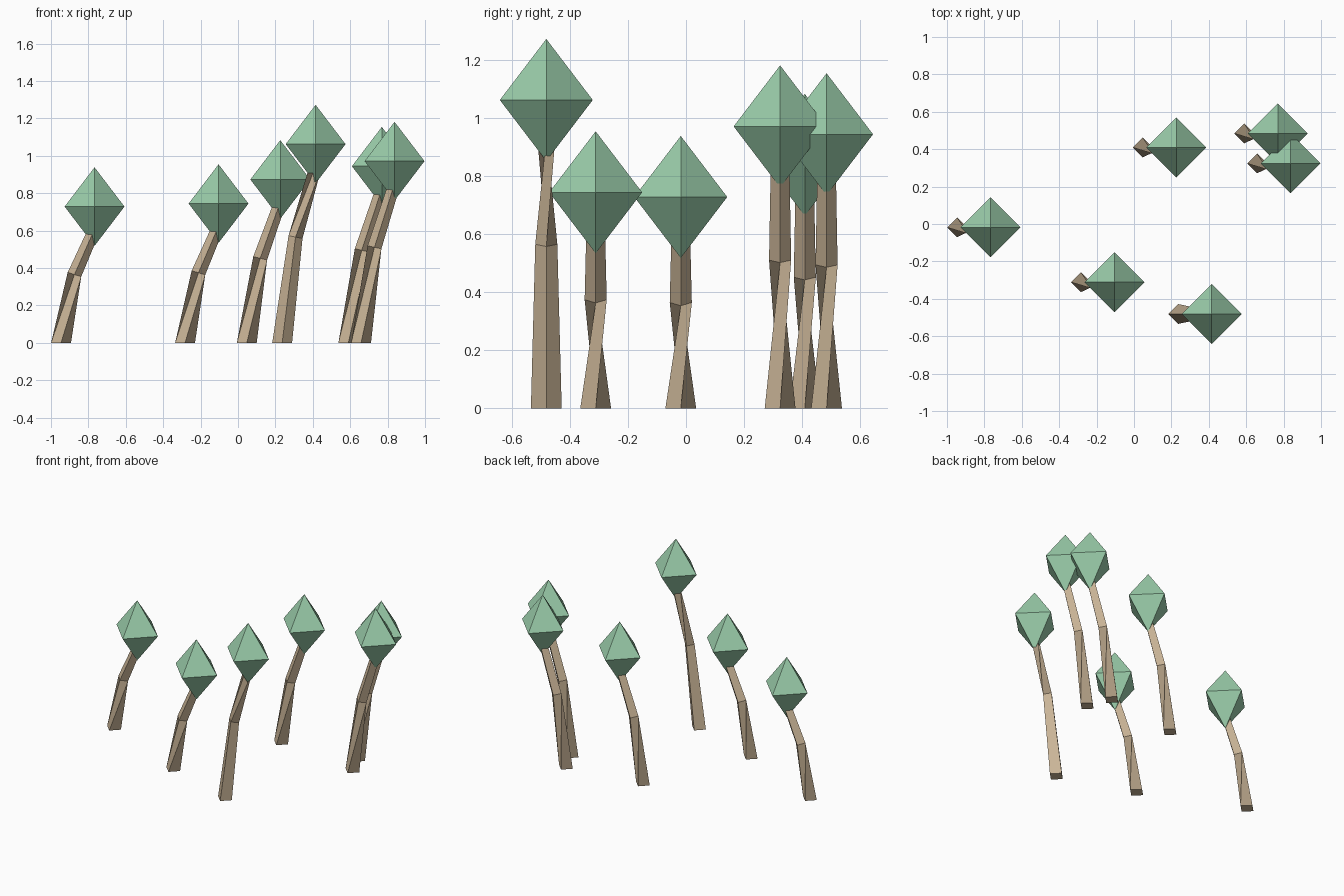
import bpy, bmesh, math
from mathutils import Vector

if "Cube" in bpy.data.objects:
    bpy.data.objects.remove(bpy.data.objects["Cube"])


def material(name, rgb):
    m = bpy.data.materials.new(name)
    m.diffuse_color = (*rgb, 1)
    m.use_nodes = True
    m.node_tree.nodes["Principled BSDF"].inputs["Base Color"].default_value = m.diffuse_color
    return m


LEAF = material("leaf green", (0.33, 0.62, 0.41))
BARK = material("bark brown", (0.59, 0.46, 0.31))


def finish(bm, name, mat):
    mesh = bpy.data.meshes.new(name)
    bm.to_mesh(mesh)
    bm.free()
    mesh.materials.append(mat)
    bpy.context.collection.objects.link(bpy.data.objects.new(name, mesh))


def trunk(name, x, y, top_x, top_z, twists):
    """Bent, tapering four-sided trunk; a twist shifts the quads by one corner."""
    joint = (x + 0.4 * (top_x - x), 0.6 * top_z)
    lower = math.atan2(joint[0] - x, joint[1])
    upper = math.atan2(top_x - joint[0], top_z - joint[1])
    stations = [(x, 0, 0.053, 0),
                (*joint, 0.038, (lower + upper) / 2),
                (top_x, top_z, 0.032, upper)]
    bm = bmesh.new()
    rings = []
    for cx, cz, r, tilt in stations:
        ring = []
        for i in range(4):
            u, v = r * math.cos(i * math.pi / 2), r * math.sin(i * math.pi / 2)
            ring.append(bm.verts.new((cx + u * math.cos(tilt), y + v,
                                      cz - u * math.sin(tilt))))
        rings.append(ring)
    for a, b, t in zip(rings, rings[1:], twists):
        for i in range(4):
            j = (i + 1) % 4
            bm.faces.new((a[j], b[(j + t) % 4], b[(i + t) % 4], a[i]))
    bm.faces.new(rings[0][::-1])
    bm.faces.new(rings[-1])
    finish(bm, name, BARK)


def crown(name, x, y, z):
    """Eight-sided double pyramid."""
    r, h = 0.16, 0.21
    bm = bmesh.new()
    c = Vector((x, y, z))
    ring = [bm.verts.new(c + Vector((r * math.cos(i * math.pi / 2),
                                     r * math.sin(i * math.pi / 2), 0)))
            for i in range(4)]
    top = bm.verts.new(c + Vector((0, 0, h)))
    low = bm.verts.new(c - Vector((0, 0, h)))
    for i in range(4):
        p, q = ring[i], ring[(i + 1) % 4]
        bm.faces.new((p, q, top))
        bm.faces.new((q, p, low))
    finish(bm, name, LEAF)


# crown x, y, waist height, and which trunk segment is twisted
TREES = [(-0.767, -0.018, 0.728, (1, 0)),
         (-0.104, -0.311, 0.744, (1, 0)),
         (0.226, 0.409, 0.873, (1, 0)),
         (0.415, -0.481, 1.062, (0, 1)),
         (0.769, 0.484, 0.944, (1, 0)),
         (0.837, 0.324, 0.971, (1, 0))]
for n, (x, y, z, twists) in enumerate(TREES, 1):
    trunk(f"trunk_{n}", x - 0.179, y, x, z - 0.12, twists)
    crown(f"crown_{n}", x, y, z)
